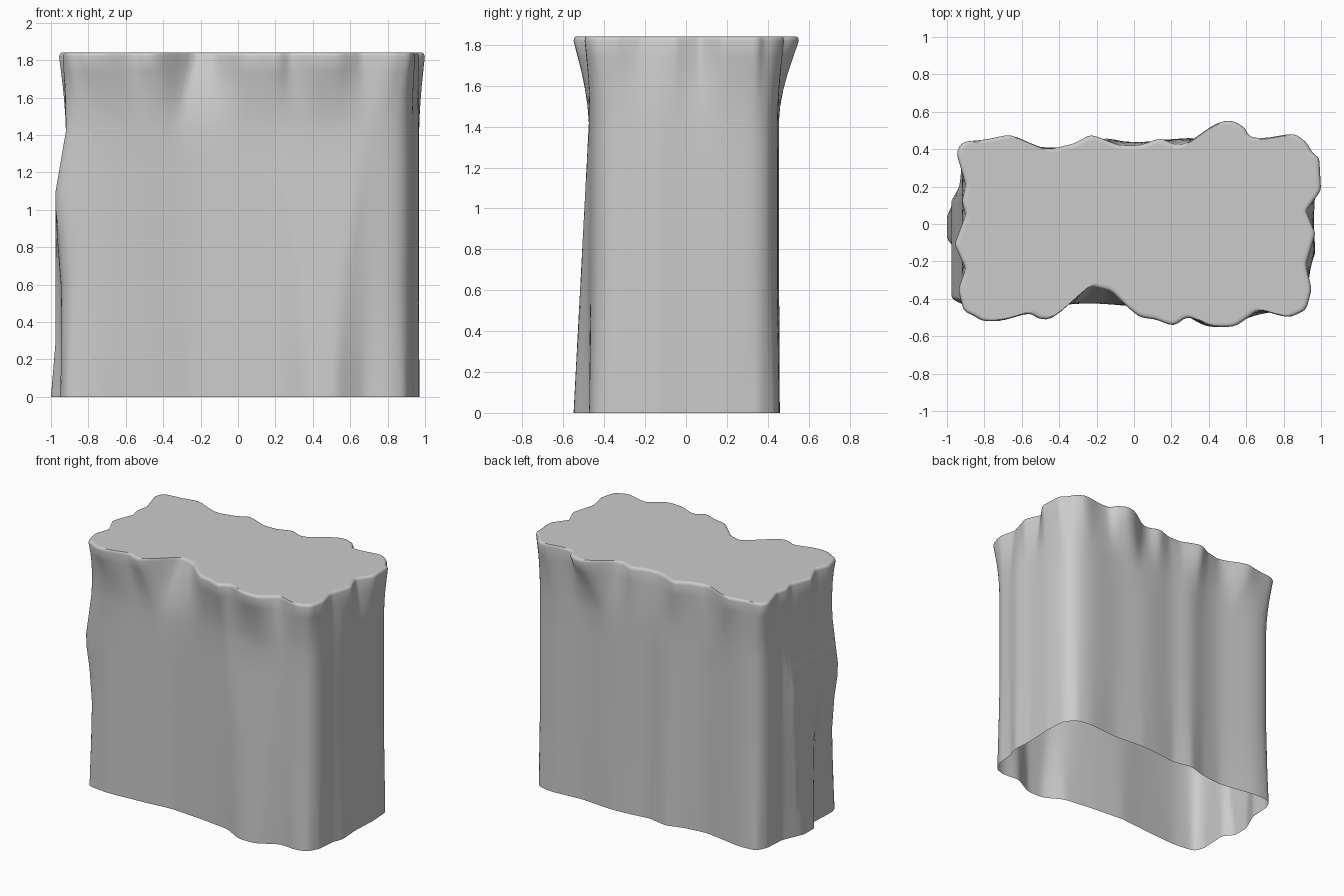
import bpy
import bmesh
import math
from mathutils import Vector

old_cube = bpy.data.objects.get("Cube")
if old_cube:
    bpy.data.objects.remove(old_cube, do_unlink=True)

SAMPLES = 320

# Outlines in hundredths of a unit, counter-clockwise, split by side
RIM_FRONT = [(-91, -47), (-85, -49), (-82, -52), (-70, -52), (-56, -47), (-51, -51), (-40, -51),
             (-33, -41), (-24, -33), (-12, -36), (-5, -43), (3, -50), (12, -51), (21, -55),
             (29, -49), (41, -55), (54, -55), (68, -45), (81, -51), (92, -46)]
RIM_RIGHT = [(95, -35), (92, -22), (97, -5), (92, 7), (100, 18), (99, 36), (96, 37), (92, 44)]
RIM_BACK = [(85, 49), (73, 46), (62, 46), (59, 52), (51, 56), (41, 53), (31, 44), (23, 42),
            (14, 46), (3, 42), (-8, 42), (-23, 48), (-32, 43), (-45, 40), (-55, 42), (-61, 49),
            (-80, 45), (-92, 44)]
RIM_LEFT = [(-95, 38), (-90, 21), (-92, 12), (-90, 5), (-96, -11), (-90, -24), (-94, -35)]

FOOT_FRONT = [(-92, -44), (-75, -46), (-45, -44), (-25, -42), (0, -44), (25, -47), (38, -55),
              (52, -55), (68, -46), (80, -48), (89, -45)]
FOOT_RIGHT = [(93, -37), (94, -24), (97, -15), (96, 0), (97, 20), (96, 36)]
FOOT_BACK = [(90, 44), (78, 46), (55, 44), (30, 46), (15, 45), (0, 43), (-15, 46), (-28, 42),
             (-45, 40), (-58, 42), (-75, 45), (-88, 44)]
FOOT_LEFT = [(-92, 36), (-93, 20), (-100, 4), (-100, -8), (-94, -15), (-95, -37)]


def outline(*sides):
    """Resample a closed outline by casting evenly spread rays from its centre."""
    pts = [Vector(p) / 100 for side in sides for p in side]
    ring = []
    for i in range(SAMPLES):
        t = math.tau * i / SAMPLES
        ray = Vector((2 * math.cos(t), math.sin(t)))
        for a, b in zip(pts, pts[1:] + pts[:1]):
            edge = b - a
            det = ray.cross(edge)
            if abs(det) < 1e-9:
                continue
            along, reach = a.cross(ray) / det, a.cross(edge) / det
            if -1e-6 <= along <= 1 + 1e-6 and reach > 0:
                ring.append(ray * reach)
                break
    return soften(ring, 2)


def soften(ring, times):
    for _ in range(times):
        ring = [ring[i - 1] / 4 + p / 2 + ring[(i + 1) % len(ring)] / 4
                for i, p in enumerate(ring)]
    return ring


def ramp(z, low, high):
    return min(1, max(0, (z - low) / (high - low)))


rim = outline(RIM_FRONT, RIM_RIGHT, RIM_BACK, RIM_LEFT)
foot = outline(FOOT_FRONT, FOOT_RIGHT, FOOT_BACK, FOOT_LEFT)
neck = soften(foot, 25)


def section(z, inset):
    """Blend from the foot to the straighter neck, then out to the ragged rim."""
    rise, flare = ramp(z, 0, 1.42), ramp(z, 1.4, 1.81) ** 1.7
    swell = 0.05 * math.exp(-((z - 1.08) / 0.25) ** 2)
    ring = []
    for f, n, r in zip(foot, neck, rim):
        p = f.lerp(n, ramp(z, 0, 0.6))
        left_limit = -1 + 0.025 * ramp(z, 0, 0.3) + 0.055 * ramp(z, 1.1, 1.42)
        # Bulge on the left side, strongest toward the front
        p.x -= swell * ramp(-p.x, 0.75, 0.92) * ramp(-p.y, -0.2, 0.1)
        p.x = max(p.x, left_limit)
        p.y = max(p.y, -0.55 + 0.075 * rise)
        p = p.lerp(r, flare)
        ring.append((p - p.normalized() * inset).to_3d() + Vector((0, 0, z)))
    return ring


# Rock wall with a flat top and an open underside
levels = [(z, 0) for z in (0, 0.15, 0.3, 0.6, 0.85, 1, 1.1, 1.25, 1.42, 1.5, 1.58, 1.66, 1.74, 1.82)]
levels += [(1.834, 0.005), (1.84, 0.014), (1.84, 0.03)]
bm = bmesh.new()
rings = [[bm.verts.new(p) for p in section(*level)] for level in levels]
for low, high in zip(rings, rings[1:]):
    for i in range(SAMPLES):
        j = (i + 1) % SAMPLES
        bm.faces.new((low[i], low[j], high[j], high[i]))
bm.faces.new(rings[-1])

mesh = bpy.data.meshes.new("rock_block")
bm.to_mesh(mesh)
bm.free()
rock = bpy.data.objects.new("rock_block", mesh)
bpy.context.collection.objects.link(rock)

# Plain stone colour
stone = bpy.data.materials.new("stone_grey")
stone.use_nodes = True
grey = (0.6, 0.6, 0.6, 1)
stone.diffuse_color = grey
stone.node_tree.nodes["Principled BSDF"].inputs["Base Color"].default_value = grey
mesh.materials.append(stone)

bpy.ops.object.select_all(action='DESELECT')
rock.select_set(True)
bpy.context.view_layer.objects.active = rock
bpy.ops.object.shade_smooth_by_angle(angle=math.radians(50))
